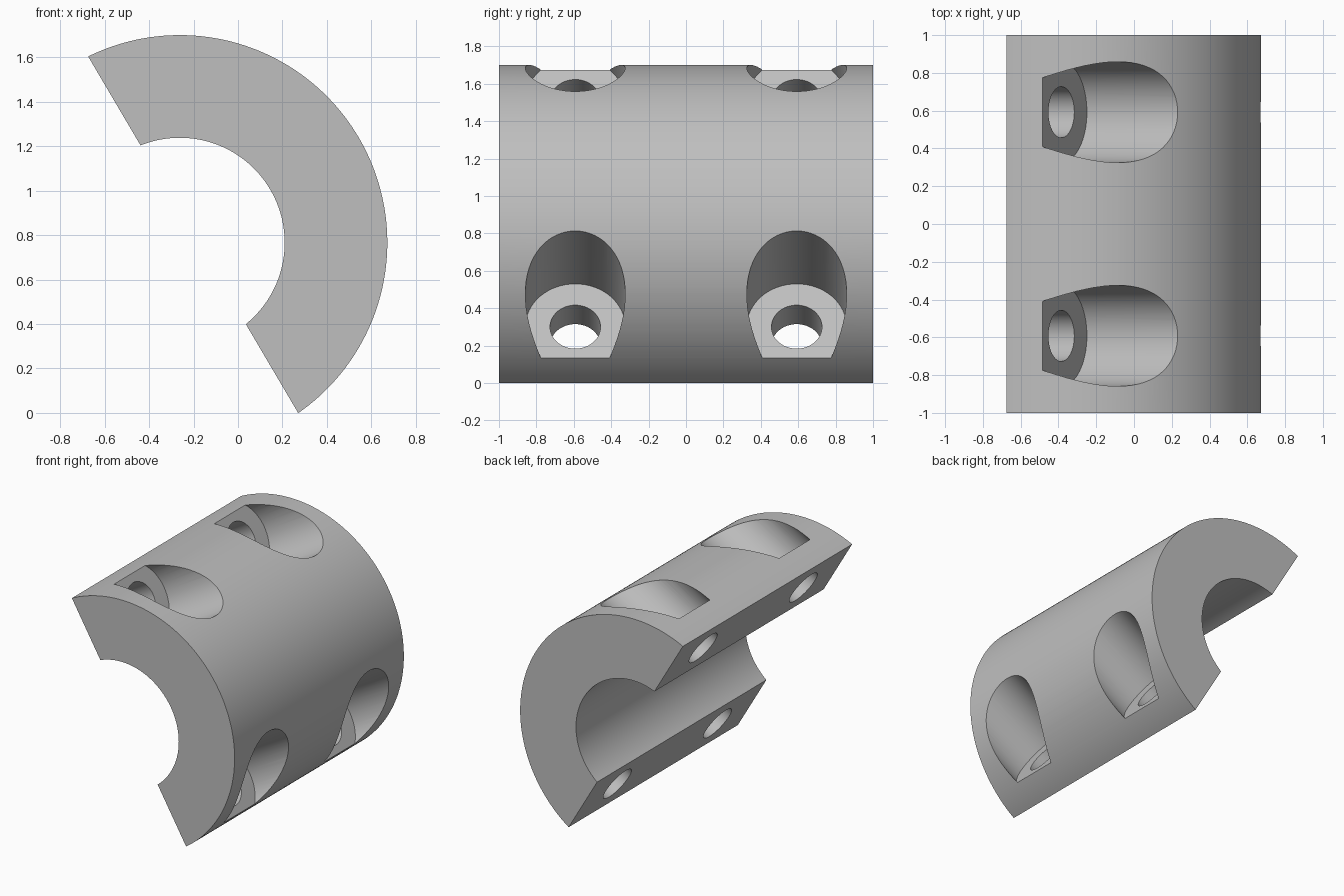
import bpy, bmesh
from math import acos, cos, sin, radians, pi
from mathutils import Vector, Matrix

cube = bpy.data.objects.get("Cube")
if cube:
    bpy.data.objects.remove(cube, do_unlink=True)

# Main dimensions
CENTRE = Vector((-0.262, 0, 0.766))
OUTER, INNER = 0.934, 0.472
TILT = radians(30.5)          # direction the split face is turned away from
SPLIT = 0.07                  # split face distance from the bore axis
SEAT = 0.27                   # screw seat distance from the bore axis
SCREW_T, SCREW_Y = 0.70, 0.592
HEAD_R, HOLE_R = 0.267, 0.135

AXIS = Vector((cos(TILT), 0, sin(TILT)))
ACROSS = Vector((-sin(TILT), 0, cos(TILT)))

grey = bpy.data.materials.new("plain_grey")
grey.use_nodes = True
colour = (0.52, 0.52, 0.52, 1)
grey.diffuse_color = colour
grey.node_tree.nodes["Principled BSDF"].inputs["Base Color"].default_value = colour


def finish(bm, name):
    bmesh.ops.recalc_face_normals(bm, faces=bm.faces)
    mesh = bpy.data.meshes.new(name)
    bm.to_mesh(mesh)
    bm.free()
    mesh.materials.append(grey)
    obj = bpy.data.objects.new(name, mesh)
    bpy.context.collection.objects.link(obj)
    return obj


def arc(radius, steps):
    half = acos(SPLIT / radius)
    angles = [TILT - half + 2 * half * i / steps for i in range(steps + 1)]
    return [CENTRE + radius * Vector((cos(a), 0, sin(a))) for a in angles]


# Half ring body, extruded along y
bm = bmesh.new()
points = arc(OUTER, 96) + arc(INNER, 64)[::-1]
face = bm.faces.new([bm.verts.new(p - Vector((0, 1, 0))) for p in points])
ext = bmesh.ops.extrude_face_region(bm, geom=[face])
moved = [g for g in ext["geom"] if isinstance(g, bmesh.types.BMVert)]
bmesh.ops.translate(bm, verts=moved, vec=(0, 2, 0))
clamp = finish(bm, "clamp_half")


def cutter(name, radius, start, end, t, y):
    bm = bmesh.new()
    middle = CENTRE + AXIS * (start + end) / 2 + ACROSS * t + Vector((0, y, 0))
    turn = Matrix.Rotation(pi / 2 - TILT, 4, "Y")
    bmesh.ops.create_cone(bm, cap_ends=True, segments=64, radius1=radius,
                          radius2=radius, depth=end - start,
                          matrix=Matrix.Translation(middle) @ turn)
    obj = finish(bm, name)
    obj.hide_render = True
    return obj


# Counterbored screw holes, two along each arm
bpy.context.view_layer.objects.active = clamp
for t in (-SCREW_T, SCREW_T):
    for y in (-SCREW_Y, SCREW_Y):
        for tool in (cutter("head_pocket_cutter", HEAD_R, SEAT, 1.3, t, y),
                     cutter("screw_hole_cutter", HOLE_R, -0.2, 0.6, t, y)):
            mod = clamp.modifiers.new("cut", "BOOLEAN")
            mod.operation = "DIFFERENCE"
            mod.solver = "EXACT"
            mod.object = tool
            bpy.ops.object.modifier_apply(modifier=mod.name)
            bpy.data.objects.remove(tool, do_unlink=True)

# Smooth curved walls, sharp rims
bpy.ops.object.select_all(action="DESELECT")
clamp.select_set(True)
bpy.ops.object.shade_smooth_by_angle(angle=radians(25))
